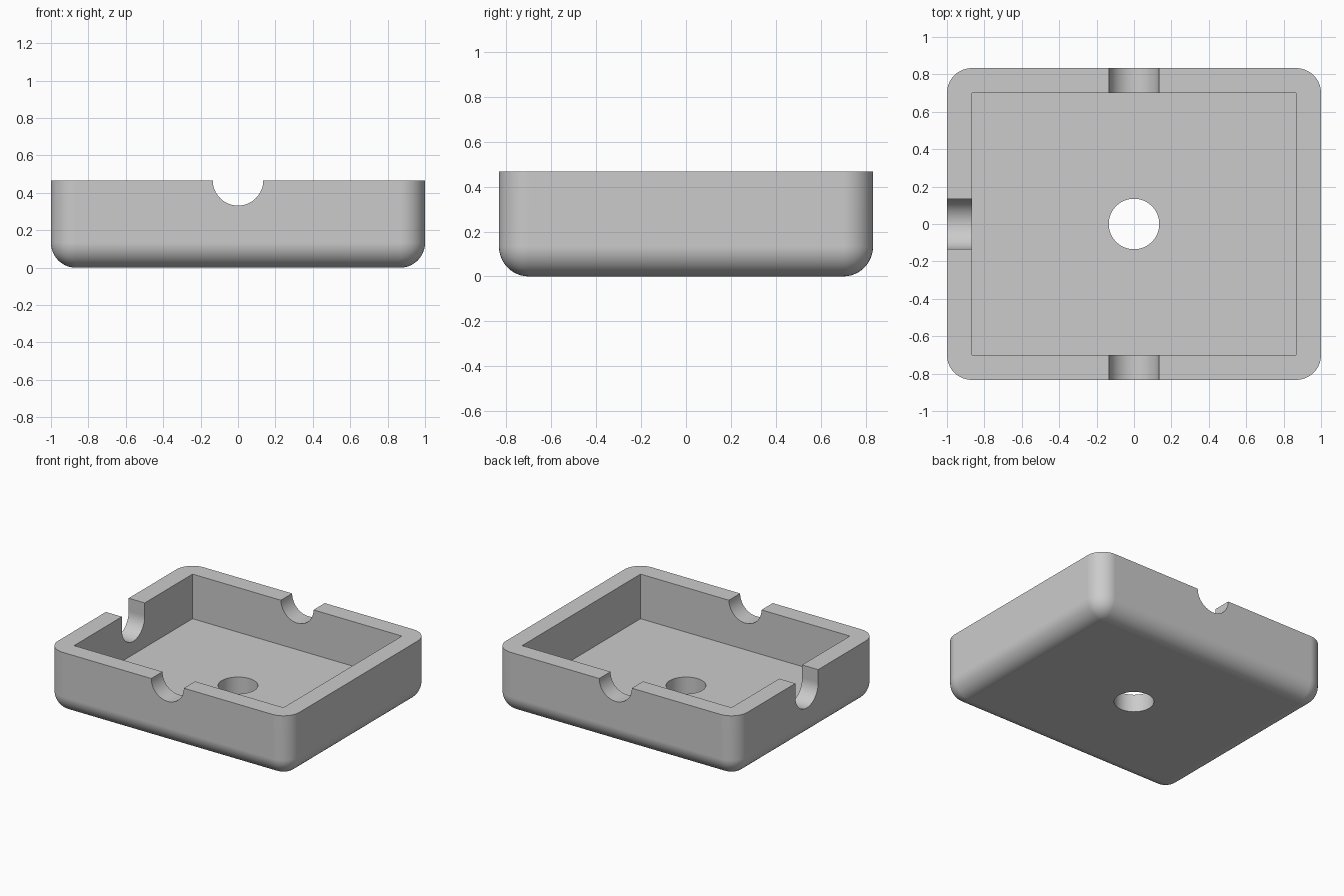
import bpy
import bmesh
from math import pi

if "Cube" in bpy.data.objects:
    bpy.data.objects.remove(bpy.data.objects["Cube"], do_unlink=True)

LENGTH, DEPTH, HEIGHT = 2.0, 1.667, 0.467
WALL = 0.133      # wall and floor thickness, also the outer rounding
RADIUS = 0.135    # round hole and notches

grey = bpy.data.materials.new("light_grey")
grey.use_nodes = True
grey.diffuse_color = (0.6, 0.6, 0.6, 1)
grey.node_tree.nodes["Principled BSDF"].inputs["Base Color"].default_value = (0.6, 0.6, 0.6, 1)


def box(name, size, centre):
    bpy.ops.mesh.primitive_cube_add(size=1, location=centre)
    obj = bpy.context.object
    obj.name = name
    obj.scale = size
    bpy.ops.object.transform_apply(location=True, rotation=True, scale=True)
    return obj


def rod(name, length, centre, rotation=(0, 0, 0)):
    bpy.ops.mesh.primitive_cylinder_add(vertices=64, radius=RADIUS, depth=length,
                                        location=centre, rotation=rotation)
    obj = bpy.context.object
    obj.name = name
    return obj


# Solid body, rounded everywhere except around the open rim
tray = box("tray", (LENGTH, DEPTH, HEIGHT), (0, 0, HEIGHT / 2))
tray.data.materials.append(grey)
bm = bmesh.new()
bm.from_mesh(tray.data)
rounded = [e for e in bm.edges if any(v.co.z < HEIGHT / 2 for v in e.verts)]
bmesh.ops.bevel(bm, geom=rounded, offset=WALL, segments=12, profile=0.5,
                affect='EDGES', clamp_overlap=False)
bm.to_mesh(tray.data)
bm.free()

# Cutters: cavity, drain hole, front/back notch and the deeper side slot
slot_z = HEIGHT - 0.1
slot_x = -LENGTH / 2
cutters = [
    box("cavity_cutter", (LENGTH - 2 * WALL, DEPTH - 2 * WALL, HEIGHT),
        (0, 0, WALL + HEIGHT / 2)),
    rod("floor_hole_cutter", 1, (0, 0, 0)),
    rod("notch_cutter", DEPTH * 2, (0, 0, HEIGHT), (pi / 2, 0, 0)),
    rod("slot_round_cutter", 1, (slot_x, 0, slot_z), (0, pi / 2, 0)),
    box("slot_straight_cutter", (1, 2 * RADIUS, 0.4), (slot_x, 0, slot_z + 0.2)),
]

bpy.ops.object.select_all(action='DESELECT')
tray.select_set(True)
bpy.context.view_layer.objects.active = tray
for cutter in cutters:
    cutter.hide_render = True
    mod = tray.modifiers.new(cutter.name, 'BOOLEAN')
    mod.operation = 'DIFFERENCE'
    mod.solver = 'EXACT'
    mod.object = cutter
    bpy.ops.object.modifier_apply(modifier=mod.name)
for cutter in cutters:
    bpy.data.objects.remove(cutter, do_unlink=True)

# Single material, smooth roundings, crisp edges
tray.data.materials.clear()
tray.data.materials.append(grey)
for face in tray.data.polygons:
    face.material_index = 0
bpy.ops.object.shade_smooth_by_angle(angle=pi / 6)
weighted = tray.modifiers.new("flat_face_normals", 'WEIGHTED_NORMAL')
weighted.keep_sharp = True
